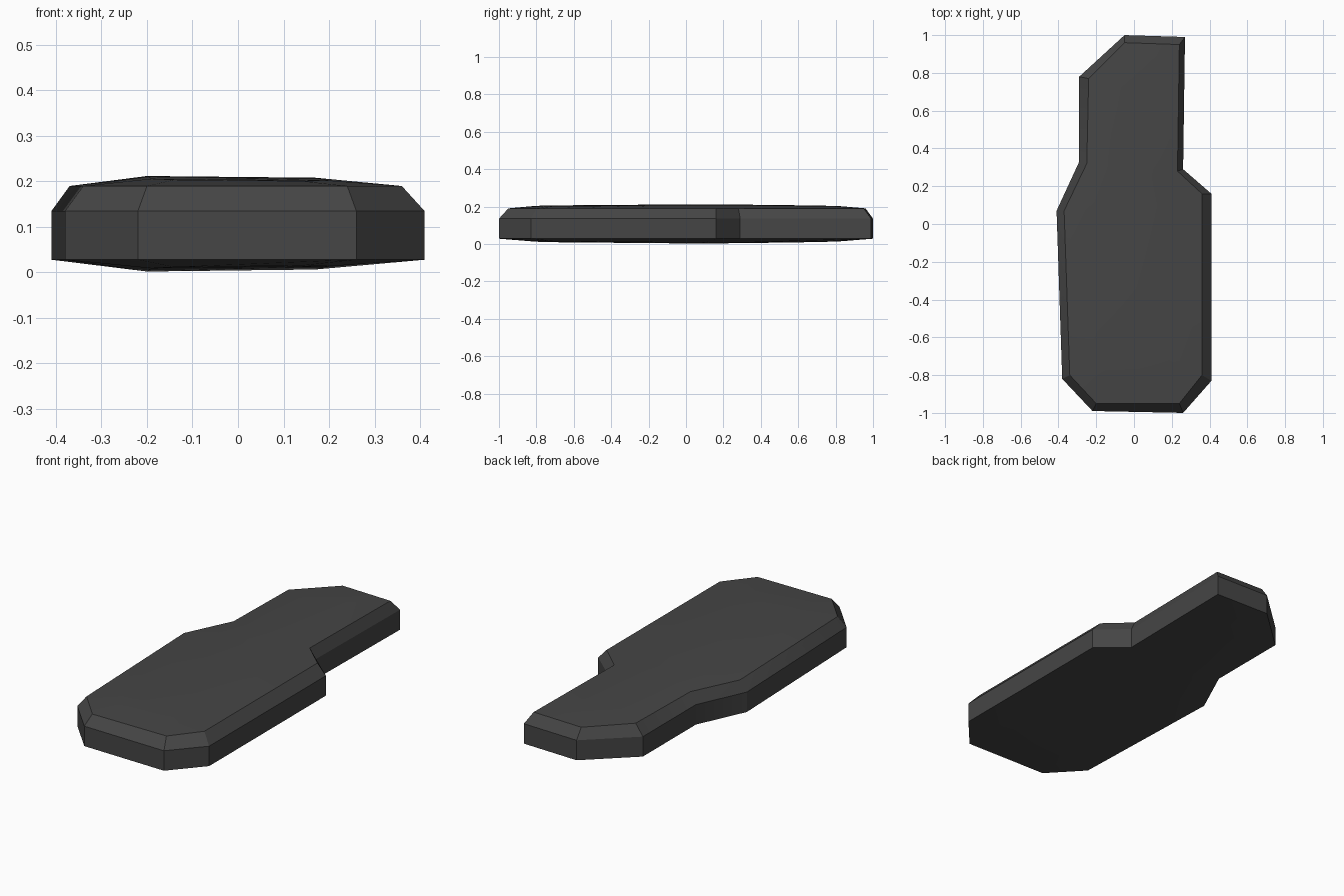
import bpy
import bmesh
import math

cube = bpy.data.objects.get("Cube")
if cube:
    bpy.data.objects.remove(cube)

# Plan of the slab: outer edge, bevelled rim, crown ring
OUTER = [(-.22, -.99), (.26, -1), (.41, -.83), (.41, .16), (.26, .29), (.27, .99),
         (-.05, 1), (-.29, .78), (-.29, .33), (-.41, .07), (-.38, -.82)]
RIM = [(-.2, -.95), (.24, -.95), (.36, -.8), (.36, .16), (.23, .28), (.24, .95),
       (-.05, .96), (-.24, .77), (-.25, .32), (-.37, .07), (-.34, -.8)]
CROWN = [(-.14, -.8), (.14, -.8), (.2, -.7), (.17, .1), (.1, .25), (.1, .8),
         (-.03, .82), (-.12, .7), (-.12, .3), (-.2, .07), (-.19, -.7)]


def swell(x, y):
    """Gentle bulge of the broad faces, fullest near the middle."""
    return .022 - .012 * y * y - .01 * (x + .2)


def material(name, colour):
    mat = bpy.data.materials.new(name)
    mat.use_nodes = True
    mat.diffuse_color = colour
    mat.node_tree.nodes["Principled BSDF"].inputs["Base Color"].default_value = colour
    return mat


bm = bmesh.new()


def ring(points, height):
    return [bm.verts.new((x, y, height(x, y))) for x, y in points]


# Loops stacked from the underside to the top
loops = [
    ring(CROWN, lambda x, y: .028 - 1.18 * swell(x, y)),
    ring(OUTER, lambda x, y: .028),
    ring(OUTER, lambda x, y: .135),
    ring(RIM, lambda x, y: .19),
    ring(CROWN, lambda x, y: .19 + swell(x, y)),
]
for low, high in zip(loops, loops[1:]):
    for i in range(len(low)):
        j = (i + 1) % len(low)
        bm.faces.new((low[i], low[j], high[j], high[i]))
caps = [bm.faces.new(loops[0][::-1]), bm.faces.new(loops[-1])]
bmesh.ops.triangulate(bm, faces=caps)
bmesh.ops.recalc_face_normals(bm, faces=bm.faces)

mesh = bpy.data.meshes.new("stone_slab")
bm.to_mesh(mesh)
bm.free()
slab = bpy.data.objects.new("stone_slab", mesh)
bpy.context.collection.objects.link(slab)
mesh.materials.append(material("dark grey", (.06, .06, .06, 1)))

# Smooth the broad faces, keep the bevels crisp
bpy.ops.object.select_all(action="DESELECT")
slab.select_set(True)
bpy.context.view_layer.objects.active = slab
bpy.ops.object.shade_smooth_by_angle(angle=math.radians(25))
